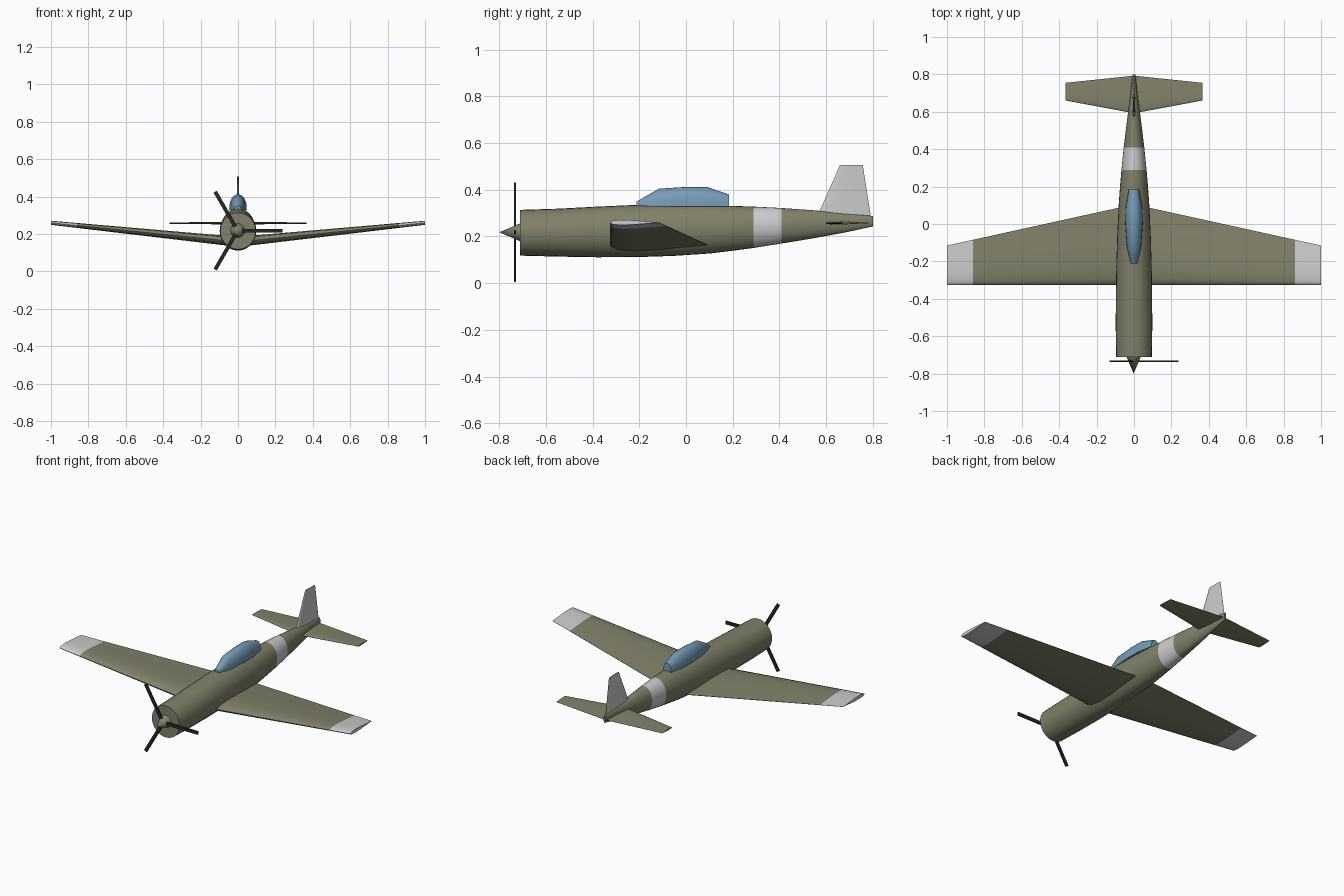
import bpy, bmesh, math
from math import sin, cos, pi
from mathutils import Matrix, Vector

if "Cube" in bpy.data.objects:
    bpy.data.objects.remove(bpy.data.objects["Cube"])


def material(name, rgb):
    m = bpy.data.materials.new(name)
    m.diffuse_color = (*rgb, 1)
    m.use_nodes = True
    m.node_tree.nodes["Principled BSDF"].inputs["Base Color"].default_value = m.diffuse_color
    return m


olive = material("olive_paint", (0.22, 0.22, 0.145))
pale = material("pale_grey_paint", (0.55, 0.55, 0.55))
glass = material("blue_glass", (0.18, 0.33, 0.48))
black = material("black_paint", (0.02, 0.02, 0.025))


def finish(name, bm, mats, angle=40):
    bmesh.ops.recalc_face_normals(bm, faces=bm.faces)
    me = bpy.data.meshes.new(name)
    bm.to_mesh(me)
    bm.free()
    ob = bpy.data.objects.new(name, me)
    bpy.context.collection.objects.link(ob)
    for m in mats:
        me.materials.append(m)
    bpy.ops.object.select_all(action='DESELECT')
    bpy.context.view_layer.objects.active = ob
    ob.select_set(True)
    bpy.ops.object.shade_smooth_by_angle(angle=math.radians(angle))
    return ob


def loft(name, sections, mats, painted=(), angle=40):
    """Skin closed sections, cap both ends; painted spans use the second material."""
    bm = bmesh.new()
    rings = [[bm.verts.new(p) for p in s] for s in sections]
    n = len(rings[0])
    for k, (a, b) in enumerate(zip(rings, rings[1:])):
        for i in range(n):
            j = (i + 1) % n
            f = bm.faces.new((a[i], a[j], b[j], b[i]))
            f.material_index = int(k in painted)
    bm.faces.new(rings[0])
    cap = bm.faces.new(rings[-1])
    cap.material_index = int(len(rings) - 2 in painted)
    return finish(name, bm, mats, angle)


# Fuselage: y, half width, bottom z, top z
stations = [(-0.71, 0.095, 0.118, 0.314), (-0.55, 0.098, 0.114, 0.319),
            (-0.38, 0.097, 0.111, 0.328), (-0.2, 0.094, 0.112, 0.336),
            (-0.05, 0.089, 0.117, 0.337), (0.1, 0.082, 0.127, 0.335),
            (0.2, 0.075, 0.139, 0.331), (0.29, 0.067, 0.151, 0.328),
            (0.41, 0.055, 0.170, 0.322), (0.55, 0.038, 0.193, 0.312),
            (0.68, 0.021, 0.217, 0.299), (0.8, 0.007, 0.243, 0.288)]
rings = [[(w * cos(2 * pi * i / 28), y, (lo + hi) / 2 + (hi - lo) / 2 * sin(2 * pi * i / 28))
          for i in range(28)] for y, w, lo, hi in stations]
loft("fuselage", rings, [olive, pale], painted=(7,))

# Canopy: y, half width, top z
canopy = []
for y, w, top in [(-0.212, 0.017, 0.349), (-0.17, 0.028, 0.374), (-0.115, 0.039, 0.405),
                  (0, 0.047, 0.412), (0.09, 0.045, 0.412), (0.185, 0.028, 0.38)]:
    canopy.append([(w * cos(pi * i / 12), y, 0.328 + (top - 0.328) * sin(pi * i / 12) ** 0.8)
                   for i in range(13)])
loft("canopy", canopy, [glass])

# Aerofoil outline: chord fraction, height as a fraction of thickness
FOIL = [(0, 0), (0.015, 0.2), (0.08, 0.4), (0.25, 0.5), (0.5, 0.4), (0.75, 0.2), (1, 0.02),
        (1, -0.02), (0.75, -0.2), (0.5, -0.4), (0.25, -0.5), (0.08, -0.4), (0.015, -0.2)]


def foil(x, front, back, z, thick):
    return [(x, front + (back - front) * u, z + thick * v) for u, v in FOIL]


def wing_section(x):
    t = abs(x)
    return foil(x, -0.325, 0.105 - 0.22 * t, 0.158 + 0.102 * t, 0.054 - 0.032 * t)


# Wings and tailplane, both sides
for side, tag in ((1, "right"), (-1, "left")):
    loft(tag + "_wing", [wing_section(side * x) for x in (0, 0.43, 0.86, 1)],
         [olive, pale], painted=(2,))
    loft(tag + "_tailplane", [foil(0, 0.592, 0.793, 0.258, 0.014),
                              foil(side * 0.365, 0.66, 0.755, 0.258, 0.008)], [olive])

# Tail fin, an aerofoil standing upright
loft("tail_fin", [[(t * v, a + (b - a) * u, z) for u, v in FOIL]
                  for a, b, z, t in ((0.557, 0.793, 0.275, 0.018), (0.66, 0.757, 0.507, 0.008))],
     [pale])

# Spinner
HUB = Vector((-0.002, 0, 0.218))
bm = bmesh.new()
bmesh.ops.create_cone(bm, cap_ends=True, segments=20, radius1=0.038, radius2=0, depth=0.09,
                      matrix=Matrix.Translation(HUB + Vector((0, -0.755, 0))) @ Matrix.Rotation(pi / 2, 4, 'X'))
finish("spinner", bm, [olive])

# Propeller with three blades
for k in range(3):
    bm = bmesh.new()
    bmesh.ops.create_cube(bm, size=1, matrix=Matrix.Translation(HUB + Vector((0, -0.733, 0)))
                          @ Matrix.Rotation(k * 2 * pi / 3, 4, 'Y')
                          @ Matrix.Translation((0.12, 0, 0))
                          @ Matrix.Diagonal((0.24, 0.008, 0.02, 1)))
    finish(f"propeller_blade_{k + 1}", bm, [black])
